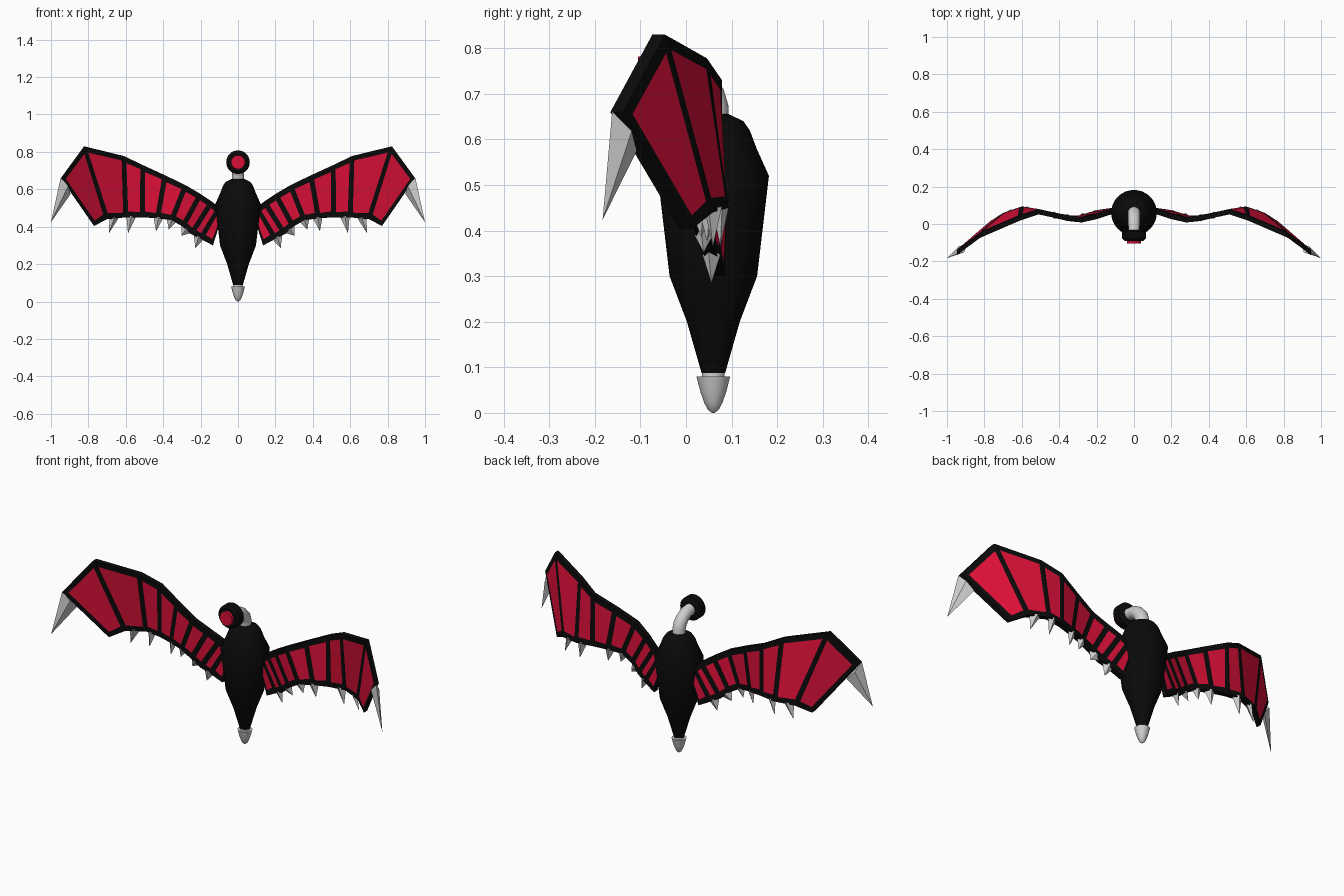
import bpy, bmesh, math
from mathutils import Vector as V

if "Cube" in bpy.data.objects:
    bpy.data.objects.remove(bpy.data.objects["Cube"])


def material(name, rgb):
    m = bpy.data.materials.new(name)
    m.diffuse_color = (*rgb, 1)
    m.use_nodes = True
    m.node_tree.nodes["Principled BSDF"].inputs["Base Color"].default_value = m.diffuse_color
    return m


BLACK = material("black", (0.003, 0.003, 0.003))
RED = material("crimson", (0.72, 0.005, 0.04))
GREY = material("light grey", (0.62, 0.62, 0.62))


def finish(name, bm, mats, smooth=False, mirror=False):
    bmesh.ops.remove_doubles(bm, verts=bm.verts, dist=1e-5)
    bmesh.ops.recalc_face_normals(bm, faces=bm.faces)
    me = bpy.data.meshes.new(name)
    bm.to_mesh(me)
    bm.free()
    ob = bpy.data.objects.new(name, me)
    bpy.context.collection.objects.link(ob)
    for m in mats:
        me.materials.append(m)
    if mirror:
        ob.modifiers.new("mirror", 'MIRROR').use_mirror_merge = False
    if smooth:
        bpy.ops.object.select_all(action='DESELECT')
        ob.select_set(True)
        bpy.context.view_layer.objects.active = ob
        bpy.ops.object.shade_smooth_by_angle(angle=math.radians(35))
    return ob


def tube(name, rings, mat, n=32):
    """Loft circles in the x direction: each ring is (y, z, radius, tilt of its axis from +z toward -y)."""
    bm = bmesh.new()
    loops = []
    for y, z, r, tilt in rings:
        t = math.radians(tilt)
        side = V((0, math.cos(t), math.sin(t)))
        loops.append([bm.verts.new(V((0, y, z)) + r * (math.cos(a) * V((1, 0, 0)) + math.sin(a) * side))
                      for a in (2 * math.pi * i / n for i in range(n))])
    for a, b in zip(loops, loops[1:]):
        for i in range(n):
            j = (i + 1) % n
            bm.faces.new((a[i], a[j], b[j], b[i]))
    bm.faces.new(loops[0])
    bm.faces.new(loops[-1])
    return finish(name, bm, [mat], smooth=True)


def upright(name, profile, mat):
    return tube(name, [(0.06, z, r, 0) for r, z in profile], mat)


# Body and tail sting
upright("body", [(0.026, 0.088), (0.058, 0.2), (0.096, 0.3), (0.122, 0.52), (0.095, 0.58),
                 (0.08, 0.62), (0.066, 0.64), (0.033, 0.656)], BLACK)
upright("tail_collar", [(0.025, 0.07), (0.025, 0.092)], GREY)
upright("tail_sting", [(0.003, 0.0), (0.012, 0.007), (0.02, 0.022), (0.028, 0.045), (0.037, 0.08)], GREY)

# Bent neck
tube("neck", [(0.06, 0.64, 0.033, 0), (0.06, 0.672, 0.033, 5), (0.052, 0.698, 0.033, 25),
              (0.03, 0.722, 0.032, 50), (0.0, 0.74, 0.031, 70), (-0.045, 0.745, 0.03, 90)], GREY)

# Head drum with its eye, facing front
tube("head", [(-0.033, 0.745, 0.052, 90), (-0.04, 0.745, 0.063, 90),
              (-0.078, 0.745, 0.063, 90), (-0.09, 0.745, 0.05, 90)], BLACK)
tube("eye", [(-0.085, 0.745, 0.037, 90), (-0.105, 0.745, 0.037, 90)], RED)

# Wing ribs: upper end and lower end, running from root to tip
TOP = [V(p) for p in [(.09, .075, .44), (.10, .07, .50), (.14, .06, .535), (.20, .04, .575), (.28, .022, .622),
                      (.39, .04, .675), (.51, .065, .73), (.61, .032, .778), (.823, -.06, .83), (.947, -.152, .66)]]
LOW = [V(p) for p in [(.134, .07, .30), (.20, .06, .335), (.25, .045, .36), (.295, .032, .40), (.355, .03, .435),
                      (.43, .048, .445), (.51, .066, .45), (.60, .08, .45), (.70, .045, .44), (.77, .0, .404)]]
HALF = V((0, 0.014, 0))


def build_wings():
    bm = bmesh.new()

    def face(pts, mat=0):
        bm.faces.new([bm.verts.new(p) for p in pts]).material_index = mat

    last = len(TOP) - 2
    for i in range(last + 1):
        quad = [TOP[i], TOP[i + 1], LOW[i + 1], LOW[i]]
        upper, lower = (quad[1] - quad[0]).length, (quad[2] - quad[3]).length
        height = ((quad[0] - quad[3]).length + (quad[1] - quad[2]).length) / 2

        def at(near_left, near_top):
            v = 0.03 / height if near_top else 1 - 0.03 / height
            margin = 0.014 if near_left or i < last else 0.022
            ut, ul = margin / upper, margin / lower
            if not near_left:
                ut, ul = 1 - ut, 1 - ul
            return quad[0].lerp(quad[1], ut).lerp(quad[3].lerp(quad[2], ul), v)

        panel = [at(True, True), at(False, True), at(False, False), at(True, False)]
        # framed red membrane on both sides
        for off in (-HALF, HALF):
            face([p + off for p in panel], 1)
            for k in range(4):
                j = (k + 1) % 4
                face([p + off for p in (quad[k], quad[j], panel[j], panel[k])])
        # rim walls
        for a, b in ((quad[0], quad[1]), (quad[3], quad[2])):
            face([a - HALF, b - HALF, b + HALF, a + HALF])
    for a, b in ((TOP[0], LOW[0]), (TOP[-1], LOW[-1])):
        face([a - HALF, b - HALF, b + HALF, a + HALF])
    finish("wings", bm, [BLACK, RED], mirror=True)


def pyramid(bm, a, b, half, tip):
    """Four-sided spike on a diamond base between a and b."""
    mid = (a + b) / 2
    base = [bm.verts.new(p) for p in (a, mid - half, b, mid + half)]
    top = bm.verts.new(tip)
    bm.faces.new(base)
    for k in range(4):
        bm.faces.new((base[k], base[(k + 1) % 4], top))


def lower_edge(x):
    for a, b in zip(LOW, LOW[1:]):
        if a.x <= x <= b.x:
            return a.lerp(b, (x - a.x) / (b.x - a.x)) + V((0, 0, 0.008))


build_wings()

# Small spikes hanging from the trailing edge: base centre x, tip x, tip z
bm = bmesh.new()
for x, tx, tz in [(.21, .228, .285), (.275, .303, .352), (.355, .37, .385),
                  (.425, .438, .375), (.57, .588, .365), (.66, .69, .365)]:
    a, b = lower_edge(x - 0.027), lower_edge(x + 0.027)
    pyramid(bm, a, b, V((0, 0.02, 0)), V((tx, (a.y + b.y) / 2, tz)))
finish("trailing_spikes", bm, [GREY], mirror=True)

# Large wingtip claws
bm = bmesh.new()
pyramid(bm, V((.948, -.162, .662)), V((.895, -.108, .575)), V((.014, .016, 0)), V((1.0, -.183, .424)))
finish("wingtip_claws", bm, [GREY], mirror=True)
